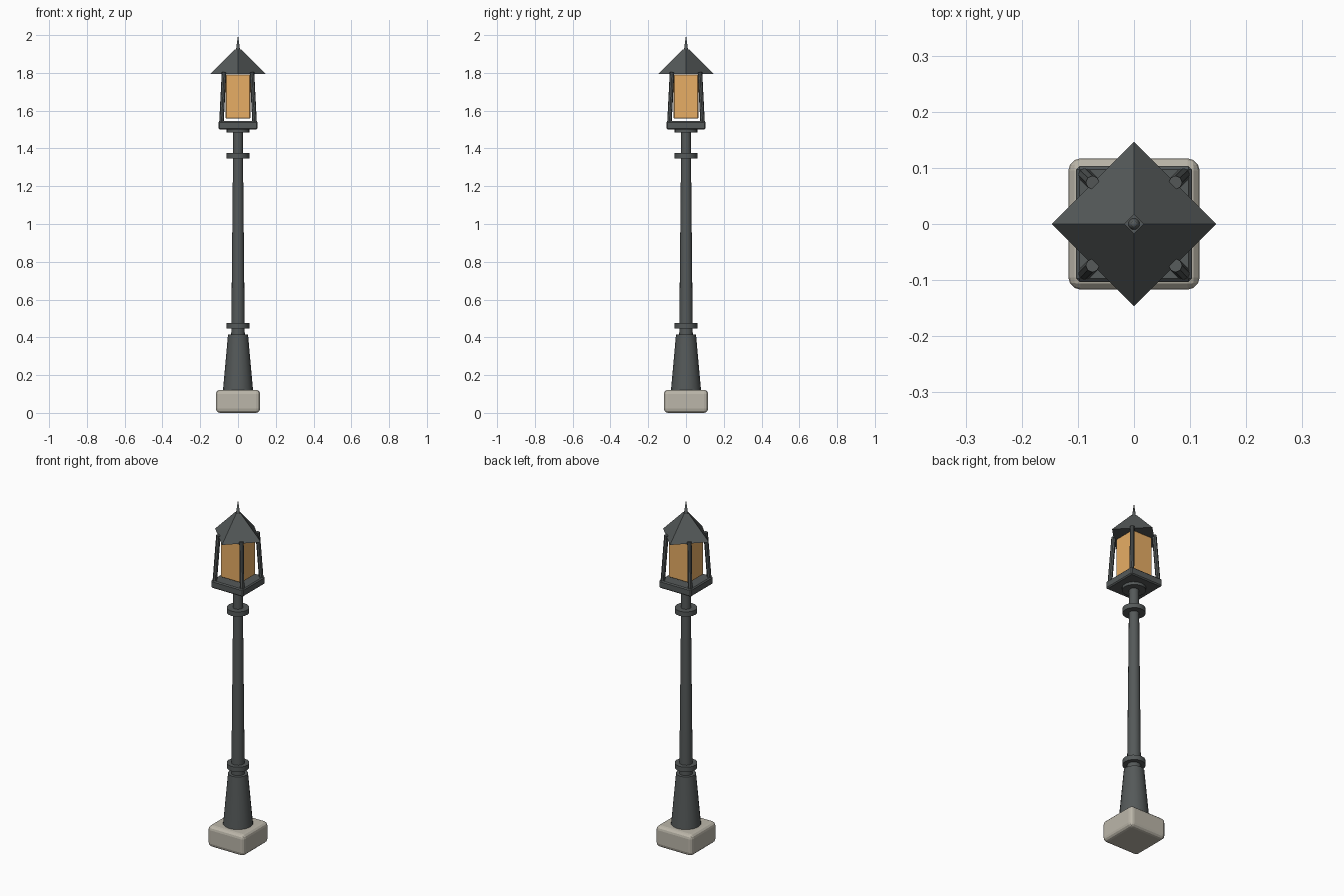
import bpy
from math import radians
from mathutils import Vector

if "Cube" in bpy.data.objects:
    bpy.data.objects.remove(bpy.data.objects["Cube"])


def material(name, rgb):
    m = bpy.data.materials.new(name)
    m.diffuse_color = (*rgb, 1)
    m.use_nodes = True
    m.node_tree.nodes["Principled BSDF"].inputs["Base Color"].default_value = m.diffuse_color
    return m


IRON = material("dark_iron", (0.09, 0.10, 0.10))
STONE = material("stone", (0.50, 0.47, 0.40))
GLASS = material("amber_glass", (0.80, 0.42, 0.13))


def finish(name, mat):
    o = bpy.context.object
    o.name = name
    o.data.materials.append(mat)
    return o


def box(name, half, z0, z1, mat, bevel=0, segments=1):
    bpy.ops.mesh.primitive_cube_add(size=1, location=(0, 0, (z0 + z1) / 2))
    o = finish(name, mat)
    o.scale = (2 * half, 2 * half, z1 - z0)
    bpy.ops.object.transform_apply(location=False, rotation=False, scale=True)
    if bevel:
        b = o.modifiers.new("bevel", 'BEVEL')
        b.width, b.segments = bevel, segments
    return o


def tube(name, r0, r1, start, end, sides=16, smooth=True):
    a, b = Vector(start), Vector(end)
    bpy.ops.mesh.primitive_cone_add(vertices=sides, radius1=r0, radius2=r1,
                                    depth=(b - a).length, location=(a + b) / 2,
                                    rotation=(b - a).to_track_quat('Z', 'Y').to_euler())
    o = finish(name, IRON)
    if smooth:
        bpy.ops.object.shade_smooth_by_angle(angle=radians(30))
    return o


def upright(name, r0, r1, z0, z1, sides=16, smooth=True):
    return tube(name, r0, r1, (0, 0, z0), (0, 0, z1), sides, smooth)


# Stone foot
box("stone_foot", 0.117, 0, 0.122, STONE, 0.022, 3)

# Post: flared base, tapered pole and collars
upright("flared_base", 0.080, 0.053, 0.115, 0.415)
upright("pole", 0.036, 0.025, 0.40, 1.50)
for name, z in (("lower_collar", 0.461), ("upper_collar", 1.362)):
    upright(name, 0.060, 0.060, z - 0.014, z + 0.014)
upright("lantern_collar", 0.062, 0.062, 1.484, 1.505)

# Lantern: tray, glass and four leaning corner bars
box("lantern_tray", 0.103, 1.50, 1.544, IRON, 0.006)
box("lantern_glass", 0.066, 1.558, 1.792, GLASS, 0.004)
for i, (sx, sy) in enumerate(((1, 1), (-1, 1), (-1, -1), (1, -1))):
    tube(f"corner_bar_{i + 1}", 0.012, 0.012, (sx * 0.088, sy * 0.088, 1.53),
         (sx * 0.074, sy * 0.074, 1.803), 8)

# Four-sided roof with its corners on the axes, and a spike
upright("lantern_roof", 0.147, 0.017, 1.793, 1.925, 4, False)
upright("finial", 0.011, 0.0, 1.92, 2.0, 12)
